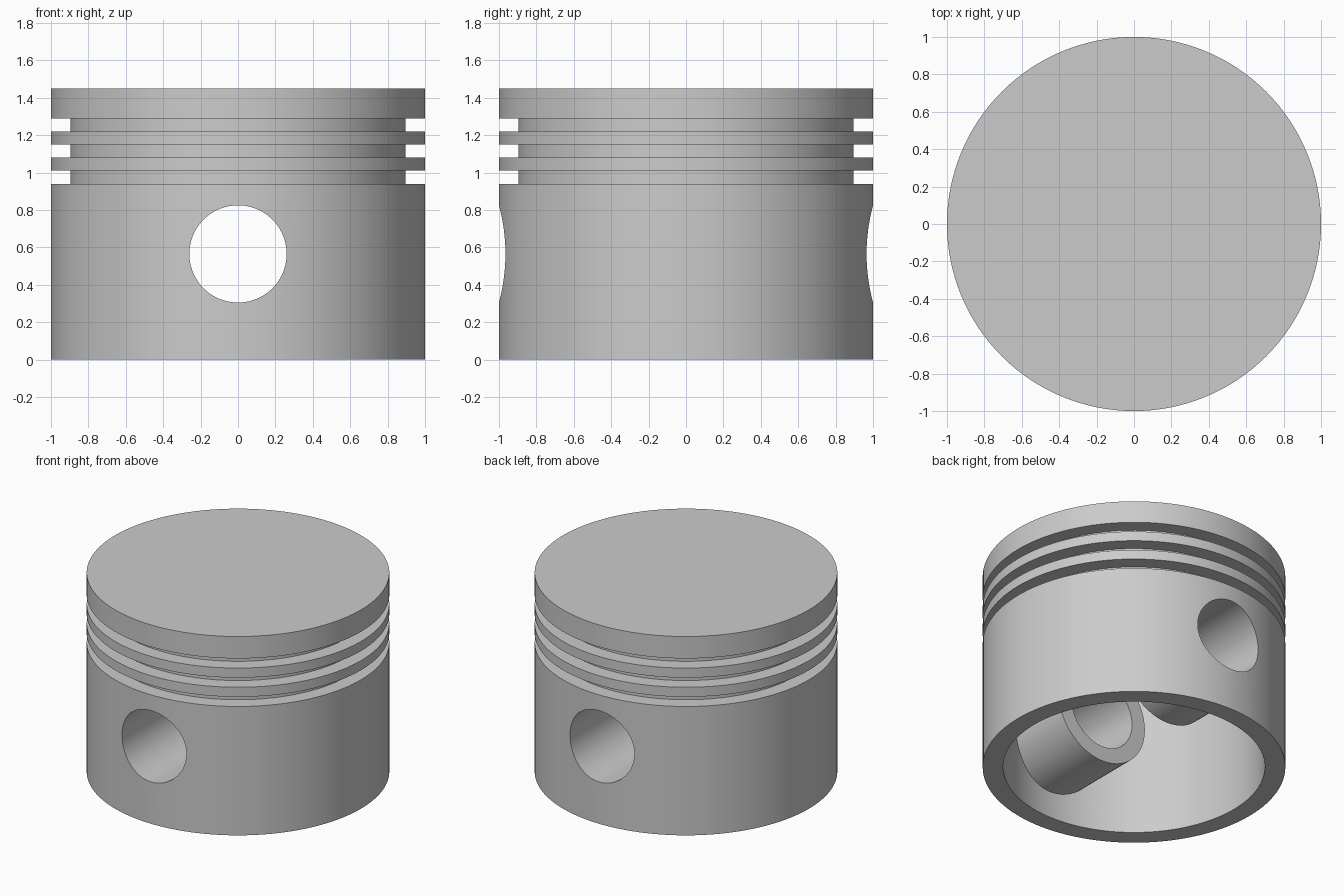
import bpy, bmesh, math
from mathutils import Matrix, Vector

cube = bpy.data.objects.get("Cube")
if cube:
    bpy.data.objects.remove(cube, do_unlink=True)

HEIGHT, WALL, CEILING = 1.45, 0.865, 1.3
GROOVE_R, GROOVE_H = 0.895, 0.07
PIN_Z, PIN_R = 0.565, 0.26
BOSS_R, BOSS_IN, BOSS_OUT = 0.37, 0.33, 0.91

metal = bpy.data.materials.new("grey metal")
metal.use_nodes = True
grey = (0.6, 0.6, 0.6, 1)
metal.diffuse_color = grey
metal.node_tree.nodes["Principled BSDF"].inputs["Base Color"].default_value = grey


def make_object(name, bm):
    bmesh.ops.recalc_face_normals(bm, faces=bm.faces)
    mesh = bpy.data.meshes.new(name)
    bm.to_mesh(mesh)
    bm.free()
    mesh.materials.append(metal)
    obj = bpy.data.objects.new(name, mesh)
    bpy.context.collection.objects.link(obj)
    return obj


def lathe(name, profile, steps=128):
    bm = bmesh.new()
    verts = [bm.verts.new((r, 0, z)) for r, z in profile]
    edges = [bm.edges.new(pair) for pair in zip(verts, verts[1:])]
    bmesh.ops.spin(bm, geom=verts + edges, cent=(0, 0, 0), axis=(0, 0, 1),
                   angle=math.tau, steps=steps)
    bmesh.ops.remove_doubles(bm, verts=bm.verts, dist=0.0001)
    return make_object(name, bm)


def y_cylinder(name, radius, y0, y1):
    bm = bmesh.new()
    place = Matrix.Translation((0, (y0 + y1) / 2, PIN_Z)) @ Matrix.Rotation(math.pi / 2, 4, "X")
    bmesh.ops.create_cone(bm, cap_ends=True, segments=96, radius1=radius,
                          radius2=radius, depth=abs(y1 - y0), matrix=place)
    return make_object(name, bm)


def combine(target, tool, operation):
    mod = target.modifiers.new(operation.lower(), "BOOLEAN")
    mod.object, mod.operation, mod.solver = tool, operation, "EXACT"
    tool.hide_render = True
    bpy.context.view_layer.objects.active = target
    bpy.ops.object.modifier_apply(modifier=mod.name)
    bpy.data.objects.remove(tool, do_unlink=True)


# Hollow body with three ring grooves
profile = [(0, CEILING), (WALL, CEILING), (WALL, 0), (1, 0)]
for z in (0.94, 1.08, 1.22):
    profile += [(1, z), (GROOVE_R, z), (GROOVE_R, z + GROOVE_H), (1, z + GROOVE_H)]
profile += [(1, HEIGHT), (0, HEIGHT)]
piston = lathe("piston_body", profile)

# Pin bosses inside the skirt, then the pin bore through both
for side in (-1, 1):
    combine(piston, y_cylinder("pin_boss", BOSS_R, side * BOSS_IN, side * BOSS_OUT), "UNION")
combine(piston, y_cylinder("pin_bore", PIN_R, -1.2, 1.2), "DIFFERENCE")

# Smooth round walls, crisp rims
bpy.ops.object.select_all(action="DESELECT")
piston.select_set(True)
bpy.context.view_layer.objects.active = piston
bpy.ops.object.shade_smooth_by_angle(angle=math.radians(30))
